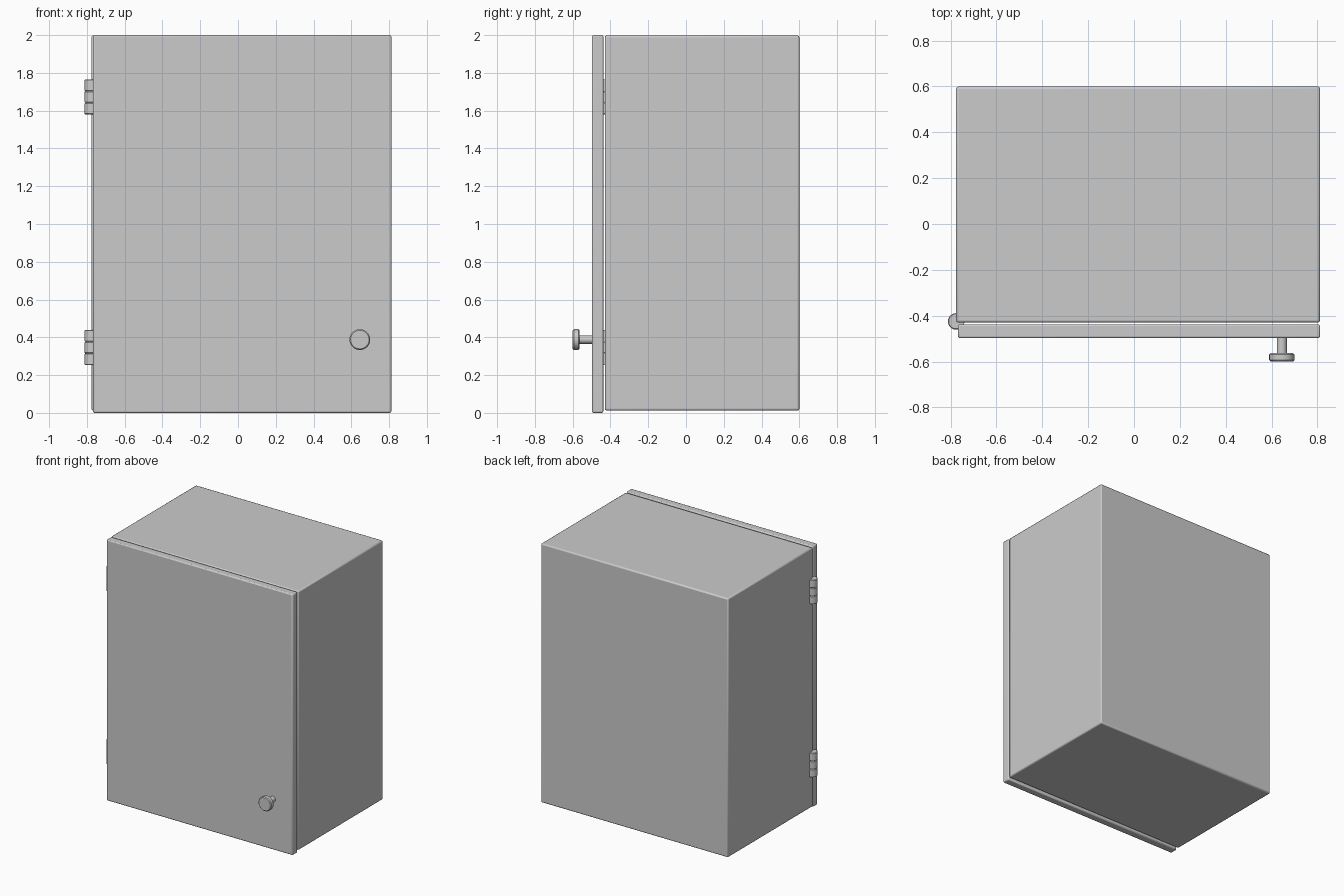
import bpy, bmesh
from math import radians, pi, cos, sin

if "Cube" in bpy.data.objects:
    bpy.data.objects.remove(bpy.data.objects["Cube"])


def finish(bm, name, bevel=0.0, segments=2):
    bmesh.ops.recalc_face_normals(bm, faces=bm.faces)
    me = bpy.data.meshes.new(name)
    bm.to_mesh(me)
    bm.free()
    ob = bpy.data.objects.new(name, me)
    bpy.context.collection.objects.link(ob)
    if bevel:
        mod = ob.modifiers.new("bevel", 'BEVEL')
        mod.width = bevel
        mod.segments = segments
        mod.limit_method = 'ANGLE'
    bpy.ops.object.select_all(action='DESELECT')
    bpy.context.view_layer.objects.active = ob
    ob.select_set(True)
    bpy.ops.object.shade_smooth_by_angle(angle=radians(35))
    return ob


def box_mesh(lo, hi):
    bm = bmesh.new()
    bmesh.ops.create_cube(bm, size=1)
    for v in bm.verts:
        v.co = [lo[i] + (v.co[i] + 0.5) * (hi[i] - lo[i]) for i in range(3)]
    return bm


def lathe(name, profile, centre, axis, n=32):
    """Spin (radius, height) rings about the z axis, or about -y for axis 'Y'."""
    bm = bmesh.new()
    rings = []
    for r, h in profile:
        ring = []
        for k in range(n):
            a = 2 * pi * k / n
            p = (r * cos(a), r * sin(a), h) if axis == 'Z' else (r * cos(a), -h, r * sin(a))
            ring.append(bm.verts.new([p[i] + centre[i] for i in range(3)]))
        rings.append(ring)
    for a, b in zip(rings, rings[1:]):
        for k in range(n):
            bm.faces.new((a[k], a[(k + 1) % n], b[(k + 1) % n], b[k]))
    bm.faces.new(rings[0])
    bm.faces.new(rings[-1])
    return finish(bm, name)


# Cabinet shell, hollow and open at the front
bm = box_mesh((-0.776, -0.43, 0.012), (0.812, 0.60, 1.998))
front = min(bm.faces, key=lambda f: f.calc_center_median().y)
bmesh.ops.inset_region(bm, faces=[front], thickness=0.06)
ext = bmesh.ops.extrude_discrete_faces(bm, faces=[front])
for v in ext["faces"][0].verts:
    v.co.y = 0.54
finish(bm, "cabinet_shell", 0.01)

# Door, standing slightly clear of the shell
finish(box_mesh((-0.768, -0.498, 0.0), (0.812, -0.438, 2.0)), "door", 0.008)

# Hinges: three knuckles on a pin, with a leaf reaching into the door gap
for label, z0 in (("lower", 0.253), ("upper", 1.580)):
    step, r, c = 0.062, 0.036, 0.004
    for k in range(3):
        lathe(f"{label}_hinge_knuckle_{k + 1}",
              [(r - c, 0), (r, c), (r, step - c), (r - c, step)],
              (-0.776, -0.425, z0 + k * step), 'Z')
    finish(box_mesh((-0.776, -0.44, z0), (-0.742, -0.425, z0 + 3 * step)),
           f"{label}_hinge_leaf")

# Door knob: thin stem and round head
lathe("door_knob",
      [(0.022, 0.48), (0.022, 0.563), (0.048, 0.563), (0.055, 0.569),
       (0.055, 0.594), (0.049, 0.60)],
      (0.645, 0, 0.388), 'Y')
